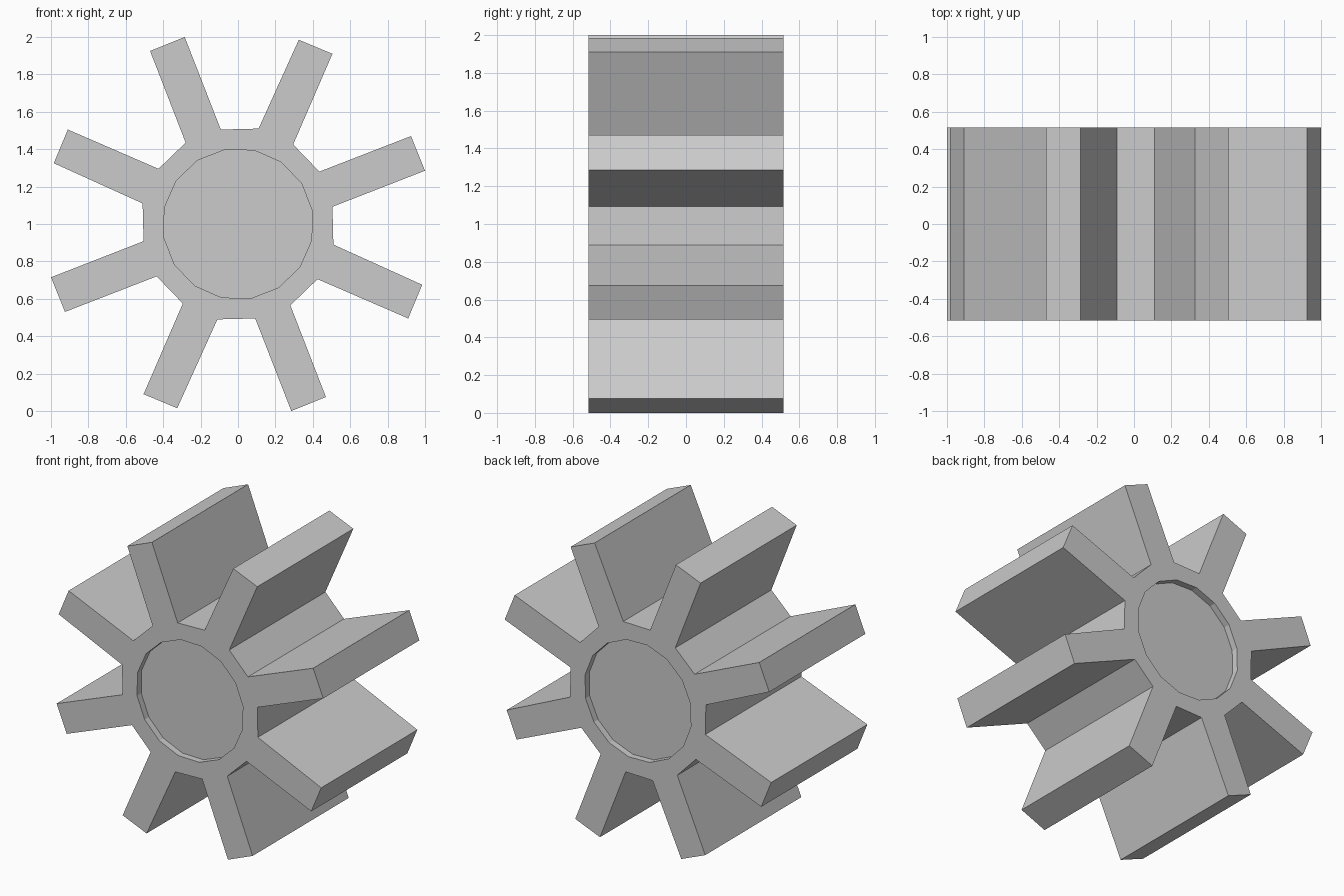
import bpy, bmesh
from math import sin, cos, radians

if "Cube" in bpy.data.objects:
    bpy.data.objects.remove(bpy.data.objects["Cube"])

HALF = 0.515      # half the gear width along y
RECESS = 0.045    # depth of the round recess on each face


def prism(name, profile, y0, y1):
    """Extrude an (x, z) profile from y0 to y1."""
    bm = bmesh.new()
    face = bm.faces.new([bm.verts.new((x, y0, z)) for x, z in profile])
    ext = bmesh.ops.extrude_face_region(bm, geom=[face])["geom"]
    moved = [v for v in ext if isinstance(v, bmesh.types.BMVert)]
    bmesh.ops.translate(bm, verts=moved, vec=(0, y1 - y0, 0))
    bmesh.ops.recalc_face_normals(bm, faces=bm.faces)
    mesh = bpy.data.meshes.new(name)
    bm.to_mesh(mesh)
    bm.free()
    obj = bpy.data.objects.new(name, mesh)
    bpy.context.collection.objects.link(obj)
    return obj


# Two teeth (a quarter of the outline), turned clockwise four times
quarter = [(0.11, 0.51), (0.325, 0.985), (0.505, 0.91), (0.295, 0.425),
           (0.435, 0.28), (0.925, 0.47), (1.0, 0.285), (0.505, 0.092)]
outline, pts = [], quarter
for _ in range(4):
    outline += [(x, z + 1) for x, z in pts]
    pts = [(z, -x) for x, z in pts]
gear = prism("gear", outline, -HALF, HALF)

# 16-sided shallow recess in the front and back faces
angles = [radians(10 + 22.5 * i) for i in range(16)]
circle = [(0.403 * cos(a), 1 + 0.403 * sin(a)) for a in angles]
for side in (-1, 1):
    cutter = prism("recess_cutter", circle, side * (HALF - RECESS), side * (HALF + 0.1))
    cutter.hide_render = True
    mod = gear.modifiers.new("recess", 'BOOLEAN')
    mod.operation, mod.solver, mod.object = 'DIFFERENCE', 'EXACT', cutter
    bpy.context.view_layer.objects.active = gear
    bpy.ops.object.modifier_apply(modifier=mod.name)
    bpy.data.objects.remove(cutter)
